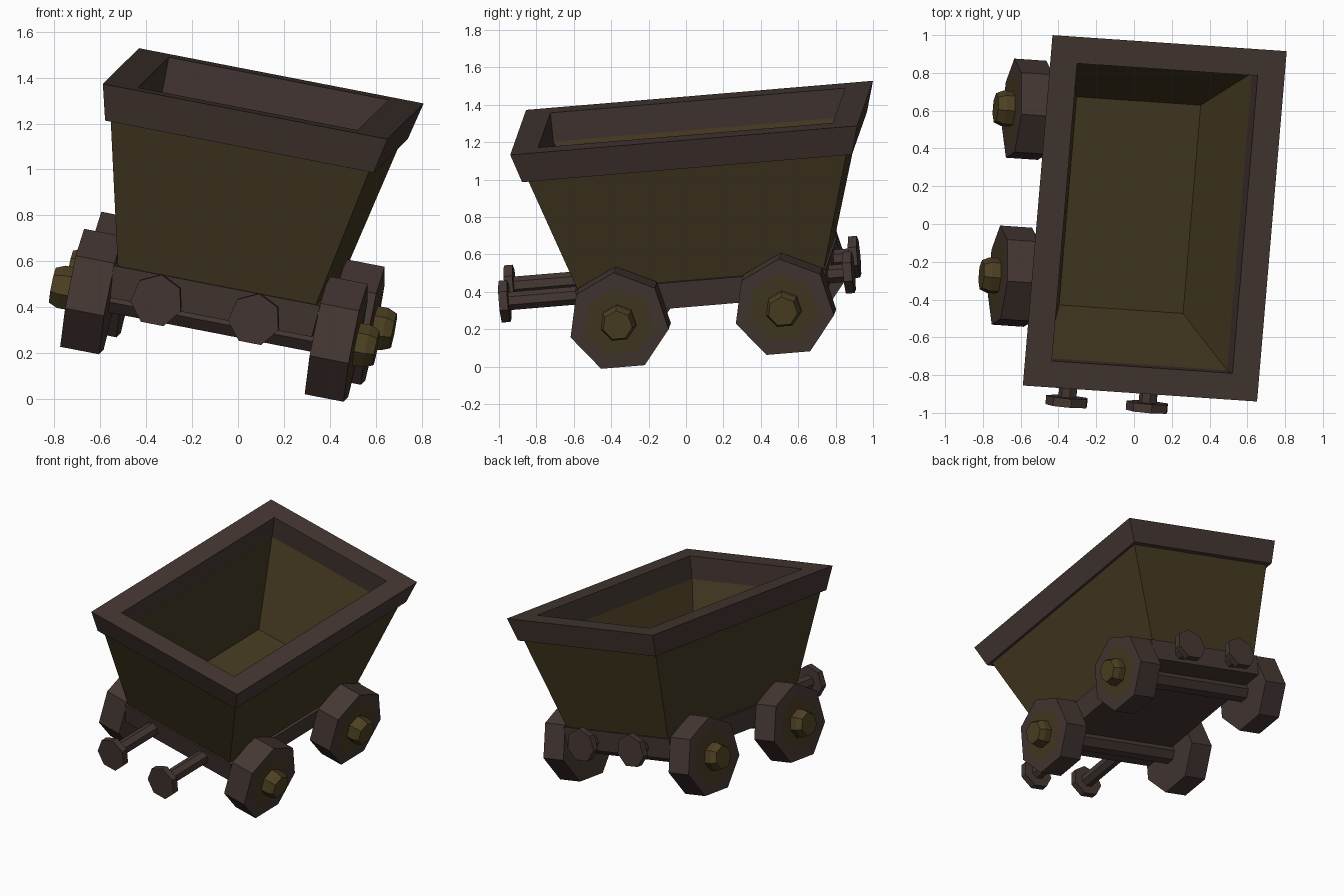
import bpy, bmesh, math
from mathutils import Matrix, Vector

if "Cube" in bpy.data.objects:
    bpy.data.objects.remove(bpy.data.objects["Cube"])

# Tilted cart frame: local x = width, y = length, z = up; origin at rim top centre
ex = Vector((0.979, -0.067, -0.19)).normalized()
ey = Vector((0.0857, 0.993, 0.083))
ey = (ey - ex * ey.dot(ex)).normalized()
ez = ex.cross(ey)
TILT = Matrix((ex, ey, ez)).transposed().to_4x4()
TILT.translation = (0.11, 0.03, 1.33)


def material(name, rgb):
    m = bpy.data.materials.new(name)
    m.diffuse_color = (*rgb, 1)
    m.use_nodes = True
    m.node_tree.nodes["Principled BSDF"].inputs["Base Color"].default_value = m.diffuse_color
    return m


BROWN = material("dark brown", (0.058, 0.038, 0.032))
OLIVE = material("olive brown", (0.060, 0.042, 0.016))
BRASS = material("dull brass", (0.074, 0.052, 0.016))


def finish(name, bm, *mats):
    bmesh.ops.recalc_face_normals(bm, faces=bm.faces)
    me = bpy.data.meshes.new(name)
    bm.to_mesh(me)
    bm.free()
    for m in mats:
        me.materials.append(m)
    ob = bpy.data.objects.new(name, me)
    ob.matrix_world = TILT
    bpy.context.collection.objects.link(ob)
    return ob


def loft(name, rings, mats, caps=True, closed=False):
    """Skin a list of point rings; optionally cap the ends or join last to first."""
    bm = bmesh.new()
    rows = [[bm.verts.new(p) for p in r] for r in rings]
    pairs = list(zip(rows, rows[1:])) + ([(rows[-1], rows[0])] if closed else [])
    for a, b in pairs:
        n = len(a)
        for i in range(n):
            bm.faces.new((a[i], a[(i + 1) % n], b[(i + 1) % n], b[i]))
    if caps:
        bm.faces.new(rows[0])
        bm.faces.new(rows[-1])
    return finish(name, bm, *mats)


def rect(hx, hy, z):
    return [(-hx, -hy, z), (hx, -hy, z), (hx, hy, z), (-hx, hy, z)]


def ring(axis, at, centre, r, n=7):
    """Heptagon with a vertex on top, facing along x or y."""
    pts = []
    for i in range(n):
        a = math.pi / 2 + 2 * math.pi * i / n
        s, z = centre[0] + r * math.cos(a), centre[1] + r * math.sin(a)
        pts.append((at, s, z) if axis == "x" else (s, at, z))
    return pts


# Rim frame around the top
loft("rim", [rect(0.633, 0.934, 0), rect(0.597, 0.888, -0.16),
             rect(0.488, 0.793, -0.16), rect(0.488, 0.793, 0)],
     [BROWN], caps=False, closed=True)

# Hollow tapered tub
loft("tub", [rect(0.335, 0.555, -0.72), rect(0.488, 0.793, -0.158),
             rect(0.575, 0.857, -0.158), rect(0.44, 0.662, -0.80)], [OLIVE])

# Chassis block under the tub
loft("chassis", [rect(0.46, 0.675, -0.797), rect(0.448, 0.66, -0.94)], [BROWN])

# Axles, wheels and hubs
AXLE_Z, R = -0.957, 0.271
for y, end in ((-0.445, "front"), (0.445, "rear")):
    c = (y, AXLE_Z)
    loft(end + "_axle", [ring("x", -0.5, c, 0.072), ring("x", 0.5, c, 0.072)], [BROWN])
    for s, side in ((-1, "left"), (1, "right")):
        wheel = loft(f"{end}_{side}_wheel",
                     [ring("x", s * 0.457, c, R), ring("x", s * 0.63, c, R),
                      ring("x", s * 0.632, c, 0.19)], [BROWN, OLIVE])
        # outer disc face is olive
        for p in wheel.data.polygons:
            if abs(p.center.x) > 0.6315:
                p.material_index = 1
        loft(f"{end}_{side}_hub",
             [ring("x", s * 0.62, c, 0.097), ring("x", s * 0.68, c, 0.097),
              ring("x", s * 0.72, c, 0.08)], [BRASS])

# Buffers: long at the front, short at the rear
for root, tip, end in ((-0.6, -1.10, "front"), (0.6, 0.80, "rear")):
    back = tip - math.copysign(0.047, tip)
    for x, side in ((-0.217, "left"), (0.217, "right")):
        c = (x, -0.87)
        loft(f"{end}_{side}_buffer_rod", [ring("y", root, c, 0.05), ring("y", back, c, 0.05)], [BROWN])
        loft(f"{end}_{side}_buffer_cap", [ring("y", back, c, 0.115), ring("y", tip, c, 0.115)], [BROWN])
